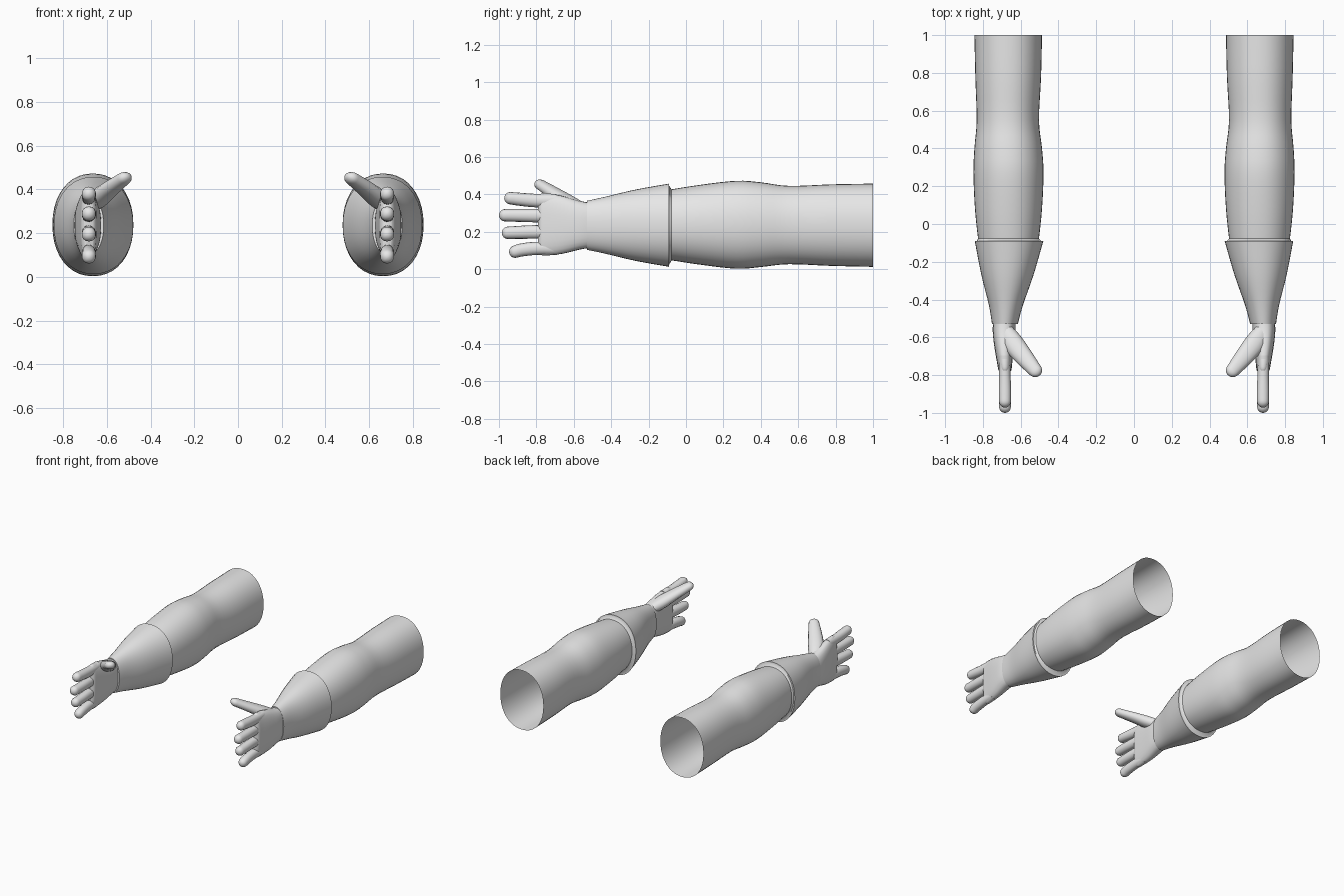
import bpy, bmesh, math
from mathutils import Vector

if "Cube" in bpy.data.objects:
    bpy.data.objects.remove(bpy.data.objects["Cube"])

grey = bpy.data.materials.new("light_grey")
grey.diffuse_color = (0.8, 0.8, 0.8, 1)
grey.use_nodes = True
grey.node_tree.nodes["Principled BSDF"].inputs["Base Color"].default_value = grey.diffuse_color


def loft(name, rings, sides, power=2.0, caps=(False, False)):
    """Skin rings of (centre, half-axis u, half-axis v); mirror to the other arm."""
    bm = bmesh.new()
    loops = []
    for c, u, v in rings:
        loop = []
        for i in range(sides):
            a = 2 * math.pi * i / sides
            ca, sa = math.cos(a), math.sin(a)
            p = c + u * math.copysign(abs(ca) ** (2 / power), ca) \
                  + v * math.copysign(abs(sa) ** (2 / power), sa)
            loop.append(bm.verts.new(p))
        loops.append(loop)
    for a, b in zip(loops, loops[1:]):
        for i in range(sides):
            j = (i + 1) % sides
            bm.faces.new((a[i], a[j], b[j], b[i]))
    if caps[0]:
        bm.faces.new(loops[0])
    if caps[1]:
        bm.faces.new(loops[-1])
    bmesh.ops.recalc_face_normals(bm, faces=bm.faces)
    me = bpy.data.meshes.new(name)
    bm.to_mesh(me)
    bm.free()
    me.materials.append(grey)
    ob = bpy.data.objects.new(name, me)
    bpy.context.collection.objects.link(ob)
    ob.modifiers.new("other_side", 'MIRROR').use_mirror_merge = False
    bpy.ops.object.select_all(action='DESELECT')
    ob.select_set(True)
    bpy.context.view_layer.objects.active = ob
    bpy.ops.object.shade_smooth_by_angle(angle=math.radians(45))
    return ob


def spline(rows, steps):
    """Smoothly resample rows of numbers (Catmull-Rom)."""
    out = []
    for k in range(len(rows) - 1):
        p0, p1 = rows[max(k - 1, 0)], rows[k]
        p2, p3 = rows[k + 1], rows[min(k + 2, len(rows) - 1)]
        for s in range(steps):
            t = s / steps
            out.append([b + 0.5 * t * (c - a + t * (2*a - 5*b + 4*c - d + t * (3*(b - c) + d - a)))
                        for a, b, c, d in zip(p0, p1, p2, p3)])
    return out + [list(rows[-1])]


def section(y, x0, x1, z0, z1):
    """Upright oval spanning x0..x1 and z0..z1."""
    return (Vector(((x0 + x1) / 2, y, (z0 + z1) / 2)),
            Vector(((x1 - x0) / 2, 0, 0)), Vector((0, 0, (z1 - z0) / 2)))


def digit(name, rows, u_dir):
    """Rounded finger along rows of (x, y, z, half width, half thickness)."""
    pts = spline(rows, 3)
    axis = (Vector(rows[-1][:3]) - Vector(rows[-2][:3])).normalized()
    u = (u_dir - axis * u_dir.dot(axis)).normalized()
    v = axis.cross(u)
    rings = [(Vector(p[:3]), u * p[3], v * p[4]) for p in pts]
    c, a, b = rings[-1]
    for k in range(1, 6):                      # domed tip
        t = k / 5 * math.radians(82)
        rings.append((c + axis * a.length * math.sin(t), a * math.cos(t), b * math.cos(t)))
    loft(name, rings, 14, 2.2, (True, True))


# Upper arm: open tube that bulges at the elbow
arm = [(1.0, .487, .845, .013, .458), (.78, .492, .84, .018, .454),
       (.55, .503, .833, .027, .446), (.40, .487, .845, .012, .465),
       (.27, .479, .850, .003, .473), (.08, .487, .842, .024, .452),
       (-.09, .505, .824, .05, .425), (-.13, .515, .815, .06, .415)]
loft("upper_sleeve", [section(*r) for r in spline(arm, 4)], 40, 2.15)

# Flared forearm cuff with a rim turned in towards the arm
cuff = [(-.09, .480, .843, .013, .458), (-.27, .532, .808, .045, .426),
        (-.43, .588, .768, .083, .388), (-.53, .615, .752, .104, .366)]
rim = [section(-.075, .505, .824, .05, .425), section(-.09, .49, .833, .025, .446)]
loft("forearm_cuff", rim + [section(*r) for r in spline(cuff, 4)]
     + [section(-.53, .63, .74, .12, .35)], 40, 2.15)

# Palm: flattens and widens towards the knuckles
palm = [(-.51, .628, .745, .115, .355), (-.57, .628, .748, .105, .366),
        (-.66, .637, .738, .083, .392), (-.74, .645, .724, .074, .406),
        (-.775, .650, .717, .076, .404), (-.79, .664, .702, .095, .385)]
loft("palm", [section(*r) for r in spline(palm, 3)], 28, 2.6, (True, True))

# Four fingers: knuckle height, tip height, tip reach
fingers = [("index_finger", .367, .380, -.972), ("middle_finger", .287, .289, -1.0),
           ("ring_finger", .2, .195, -.985), ("little_finger", .112, .094, -.946)]
for name, zk, zt, tip in fingers:
    digit(name, [(.686, -.70, zk, .036, .030), (.684, -.80, zk, .036, .031),
                 (.683, -.88, (zk + zt) / 2, .035, .033), (.683, tip + .033, zt, .033, .032)],
          Vector((0, 0, 1)))

# Thumb: thick at the wrist, reaching inwards and upwards
digit("thumb", [(.680, -.565, .325, .040, .035), (.645, -.625, .355, .055, .040),
                (.590, -.695, .400, .050, .034), (.523, -.775, .450, .037, .028)],
      Vector((.82, -.57, 0)))
